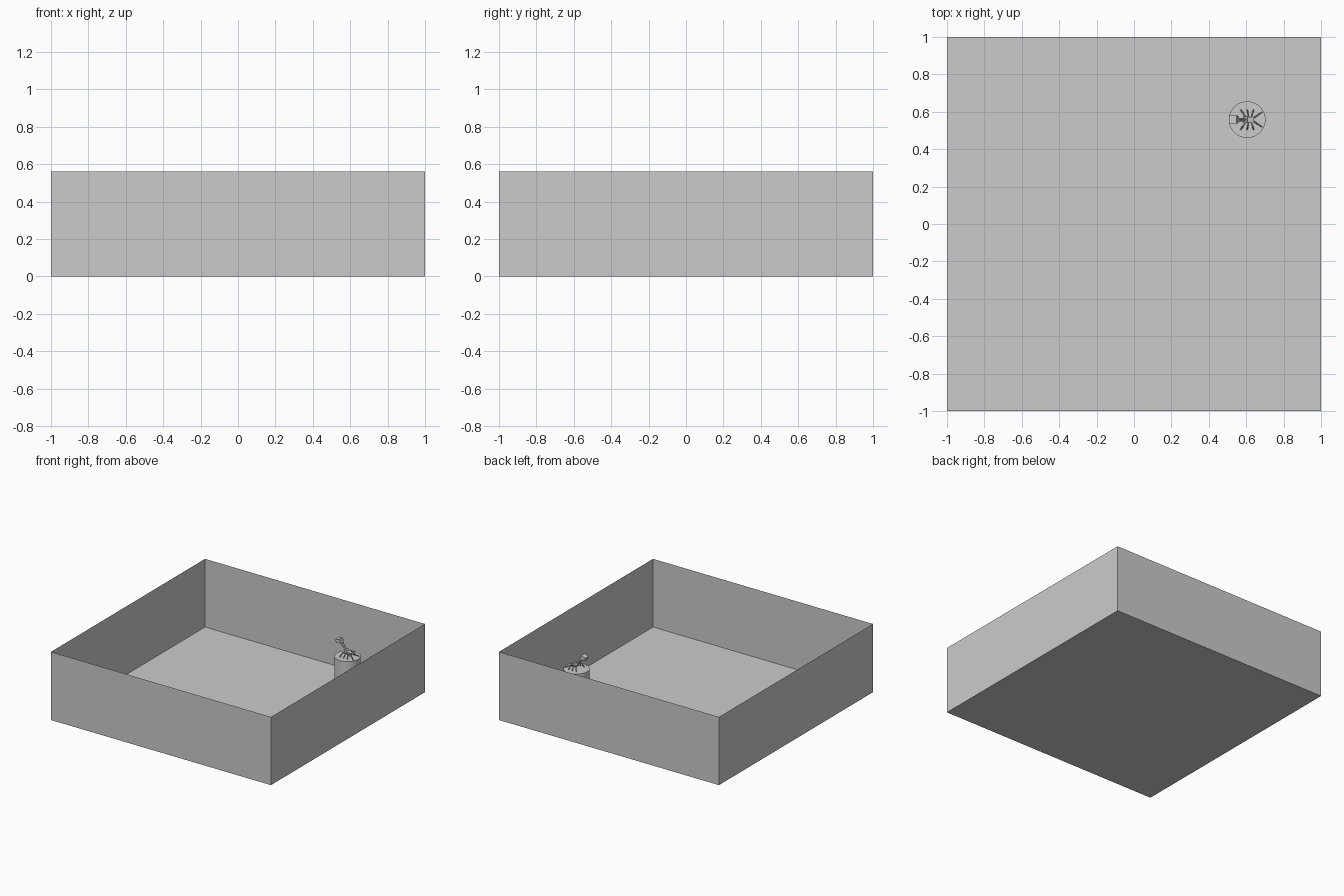
import bpy, bmesh
from mathutils import Vector, Matrix

if "Cube" in bpy.data.objects:
    bpy.data.objects.remove(bpy.data.objects["Cube"])

CX, CY, TOP = 0.605, 0.558, 0.36   # pedestal centre and height


def finish(name, bm):
    mesh = bpy.data.meshes.new(name)
    bm.to_mesh(mesh)
    bm.free()
    ob = bpy.data.objects.new(name, mesh)
    bpy.context.collection.objects.link(ob)
    return ob


def box(name, centre, size, pitch=0.0):
    bm = bmesh.new()
    bmesh.ops.create_cube(bm, size=1)
    bm.transform(Matrix.Translation(centre) @ Matrix.Rotation(pitch, 4, 'Y')
                 @ Matrix.Diagonal((*size, 1)))
    return finish(name, bm)


def rod(name, a, b, r1, r2=None, sides=8):
    a, b = Vector(a), Vector(b)
    d = b - a
    bm = bmesh.new()
    bmesh.ops.create_cone(bm, cap_ends=True, segments=sides, radius1=r1,
                          radius2=r1 if r2 is None else r2, depth=d.length)
    bm.transform(Matrix.Translation((a + b) / 2)
                 @ d.to_track_quat('Z', 'Y').to_matrix().to_4x4())
    return finish(name, bm)


def at(x, y, z):
    """Position relative to the middle of the pedestal top."""
    return (CX + x, CY + y, TOP + z)


# Open tray: a thin shell with four walls and a floor
bm = bmesh.new()
bmesh.ops.create_cube(bm, size=1)
bm.transform(Matrix.Translation((0, 0, 0.28)) @ Matrix.Diagonal((2, 2, 0.56, 1)))
lid = [f for f in bm.faces if f.normal.z > 0.9]
bmesh.ops.delete(bm, geom=lid, context='FACES_ONLY')
tray = finish("room_shell", bm)

# Round pedestal
pedestal = rod("pedestal", (CX, CY, 0), (CX, CY, TOP), 0.098, sides=40)
bpy.context.view_layer.objects.active = pedestal
pedestal.select_set(True)
bpy.ops.object.shade_smooth_by_angle()

# Small figure: base body, raised neck and boxy head
box("body", at(0.01, 0, 0.03), (0.05, 0.03, 0.025), 0.25)
rod("hip_joint", at(-0.01, -0.018, 0.045), at(-0.01, 0.018, 0.045), 0.012, sides=12)
rod("neck", at(-0.01, 0, 0.045), at(-0.055, 0, 0.10), 0.01)
rod("neck_joint", at(-0.055, -0.016, 0.10), at(-0.055, 0.016, 0.10), 0.011, sides=12)
box("head", at(-0.073, 0, 0.112), (0.04, 0.044, 0.026), -0.3)

# Jointed legs, mirrored left and right
for side in (-1, 1):
    for i, (hip, foot) in enumerate(((-0.008, -0.035), (0.008, 0.0), (0.022, 0.035))):
        knee = at((hip + foot) / 2, side * 0.034, 0.035)
        rod(f"upper_leg_{i}", at(hip, side * 0.012, 0.028), knee, 0.005, sides=6)
        rod(f"lower_leg_{i}", knee, at(foot, side * 0.053, 0.0), 0.005, 0.003, sides=6)
    rod("tail_strut", at(0.03, side * 0.006, 0.025), at(0.08, side * 0.04, 0.004),
        0.005, 0.003, sides=6)
